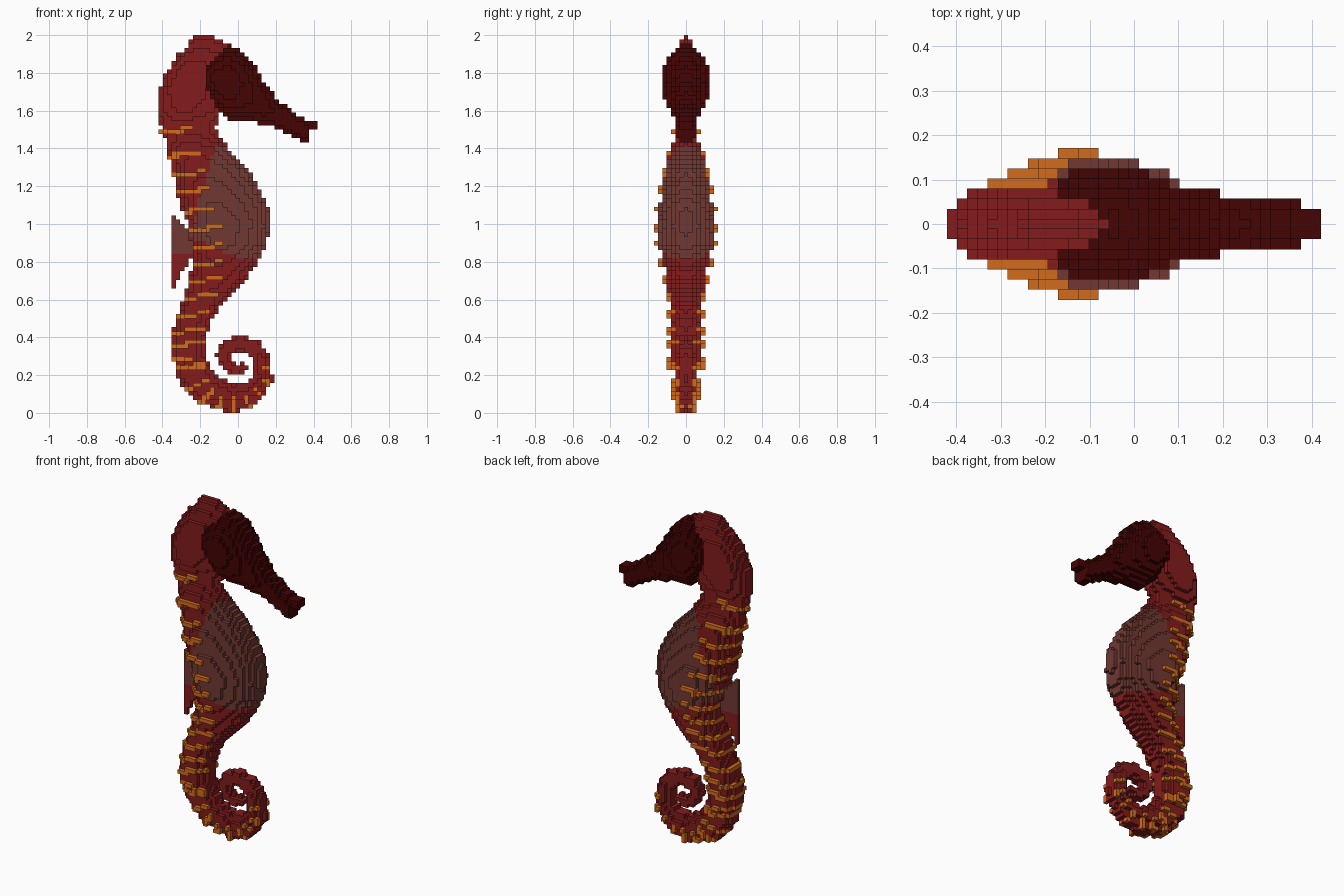
import bpy
import bmesh
import math

cube = bpy.data.objects.get("Cube")
if cube:
    bpy.data.objects.remove(cube)

# Voxel grid
NX, NY, NZ = 37, 15, 88
V = 2 / NZ

# Trunk slices: height, back edge, front edge, half depth
TRUNK = [
    (.30, -.35, -.17, .08), (.40, -.35, -.165, .08), (.50, -.33, -.14, .08),
    (.60, -.29, -.06, .085), (.70, -.26, .04, .10), (.80, -.24, .11, .12),
    (.90, -.25, .155, .145), (1.0, -.26, .168, .15), (1.1, -.31, .16, .14),
    (1.2, -.33, .11, .125), (1.3, -.35, .05, .105), (1.4, -.37, -.05, .085),
    (1.45, -.38, -.09, .055), (1.5, -.40, -.12, .043), (1.55, -.42, -.11, .045),
    (1.6, -.42, -.08, .07), (1.7, -.42, -.08, .085), (1.8, -.38, -.06, .085),
    (1.9, -.32, -.04, .06), (1.95, -.26, -.05, .035), (2.0, -.24, -.15, .015)]

# Head slices: x, underside, top, half depth
HEAD = [
    (-.17, 1.72, 1.84, .10), (-.12, 1.62, 1.9, .125), (-.05, 1.55, 1.95, .128),
    (.02, 1.55, 1.92, .115), (.08, 1.54, 1.85, .093), (.13, 1.52, 1.76, .08),
    (.20, 1.51, 1.67, .065), (.27, 1.48, 1.61, .06), (.33, 1.44, 1.57, .06),
    (.37, 1.42, 1.55, .055), (.38, 1.49, 1.55, .05), (.42, 1.5, 1.55, .02)]

# Curled tail path: x, z, radius, half depth
TAIL = [
    (-.26, .32, .09, .08), (-.24, .22, .09, .068), (-.17, .13, .085, .055),
    (-.03, .076, .078, .047), (.07, .105, .065, .047), (.135, .18, .05, .05),
    (.13, .27, .045, .05), (.09, .345, .042, .045), (.02, .37, .04, .04),
    (-.05, .355, .038, .04), (-.085, .31, .032, .035), (-.06, .25, .03, .035),
    (-.01, .225, .028, .03), (.03, .24, .026, .03)]

# Heights of the back bars at the back edge
BARS = [1.48, 1.355, 1.25, 1.16, 1.06, .96, .865, .775, .69, .6, .505, .42, .35]


def lerp(rows, t):
    """Interpolate the values of a slice table at position t."""
    for a, b in zip(rows, rows[1:]):
        if a[0] <= t <= b[0]:
            f = (t - a[0]) / (b[0] - a[0])
            return [p + (q - p) * f for p, q in zip(a[1:], b[1:])]
    return None


def in_slice(rows, along, across, depth, share):
    """Egg-shaped slice, deepest at the given share of its width."""
    row = lerp(rows, along)
    if row is None:
        return False
    low, high, half = row
    peak = low + share * (high - low)
    u = (across - peak) / (high - peak if across > peak else low - peak)
    return u ** 2 + (depth / half) ** 2 <= 1


def in_tail(x, y, z):
    if z > .45:
        return False
    for a, b in zip(TAIL, TAIL[1:]):
        dx, dz = b[0] - a[0], b[1] - a[1]
        f = ((x - a[0]) * dx + (z - a[1]) * dz) / (dx * dx + dz * dz)
        f = min(1, max(0, f))
        gap = math.hypot(x - a[0] - dx * f, z - a[1] - dz * f)
        radius = a[2] + (b[2] - a[2]) * f
        half = a[3] + (b[3] - a[3]) * f
        if (gap / radius) ** 2 + (y / half) ** 2 <= 1:
            return True
    return False


def in_fin(x, y, z):
    if abs(y) > V / 2 or x < -.352 or x > -.2:
        return False
    reach = min(.02 + max(0, 1.03 - z), .015 + max(0, z - .67) * .6)
    return .67 < z < 1.05 and x < -.352 + reach


def is_belly(x, z):
    return .825 - .4 * min(x, 0) < z < 1.41 and x > -.12 - (1.41 - z) * .3


def on_ridge(x, z):
    """Slanted bars on the back and radial bars under the tail."""
    if z > .3:
        along = x - lerp(TRUNK, z)[0]
        return along < .17 and any(abs(z - .18 * along - bar) < .52 * V for bar in BARS)
    reach = math.hypot(x + .02, z - .24)
    angle = math.atan2(z - .24, x + .02)
    return reach > .155 and (angle + 1.62) % .38 * reach < V


def centre(i, j, k):
    return ((i + .5 - NX / 2) * V, (j + .5 - NY / 2) * V, (k + .5) * V)


# Sort every voxel into a part
parts = {name: set() for name in
         ("body", "belly", "head", "back_fin", "fin_base")}
cells = [(i, j, k) for i in range(NX) for j in range(NY) for k in range(NZ)]
flesh = set()
for cell in cells:
    x, y, z = centre(*cell)
    if in_slice(HEAD, x, z, y, .5):
        parts["head"].add(cell)
    elif in_slice(TRUNK, z, x, y, .36) or in_tail(x, y, z):
        parts["belly" if is_belly(x, z) else "body"].add(cell)
        flesh.add(cell)
    elif in_fin(x, y, z):
        parts["back_fin" if z > .84 else "fin_base"].add(cell)

# Ridges stand one voxel proud at the sides and neck, flush along the lower back
ridges = set()
for i, j, k in flesh:
    x, y, z = centre(i, j, k)
    if on_ridge(x, z):
        for near in ((i, j - 1, k), (i, j + 1, k)):
            if near not in flesh and 0 <= near[1] < NY:
                ridges.add(near)
        if (i - 1, j, k) not in flesh:
            ridges.add((max(i - 1, 0), j, k) if z > 1.3 else (i, j, k))
for voxels in parts.values():
    voxels -= ridges
parts["back_ridges"] = ridges
solid = set().union(*parts.values())


def material(name, rgb):
    mat = bpy.data.materials.new(name)
    colour = [(c / 255) ** 2.2 for c in rgb] + [1]
    mat.use_nodes = True
    mat.diffuse_color = colour
    mat.node_tree.nodes["Principled BSDF"].inputs["Base Color"].default_value = colour
    return mat


red = material("deep red", (130, 33, 34))
brown = material("dusty brown", (112, 59, 53))
maroon = material("dark maroon", (70, 11, 11))
orange = material("burnt orange", (208, 107, 35))


def build(name, voxels, mat):
    """Turn a voxel set into a mesh of its exposed faces."""
    bm = bmesh.new()
    corners = {}

    def vert(p):
        if p not in corners:
            corners[p] = bm.verts.new(((p[0] - NX / 2) * V, (p[1] - NY / 2) * V, p[2] * V))
        return corners[p]

    for cell in sorted(voxels):
        for axis in range(3):
            for side in (0, 1):
                near = list(cell)
                near[axis] += 2 * side - 1
                if tuple(near) in solid:
                    continue
                loop = []
                for a, b in ((0, 0), (1, 0), (1, 1), (0, 1)):
                    p = list(cell)
                    p[axis] += side
                    p[(axis + 1) % 3] += a
                    p[(axis + 2) % 3] += b
                    loop.append(vert(tuple(p)))
                bm.faces.new(loop if side else loop[::-1])
    mesh = bpy.data.meshes.new(name)
    bm.to_mesh(mesh)
    bm.free()
    mesh.materials.append(mat)
    bpy.context.collection.objects.link(bpy.data.objects.new(name, mesh))


for name, mat in (("body", red), ("belly", brown), ("head", maroon),
                  ("back_ridges", orange), ("back_fin", brown), ("fin_base", red)):
    build(name, parts[name], mat)
